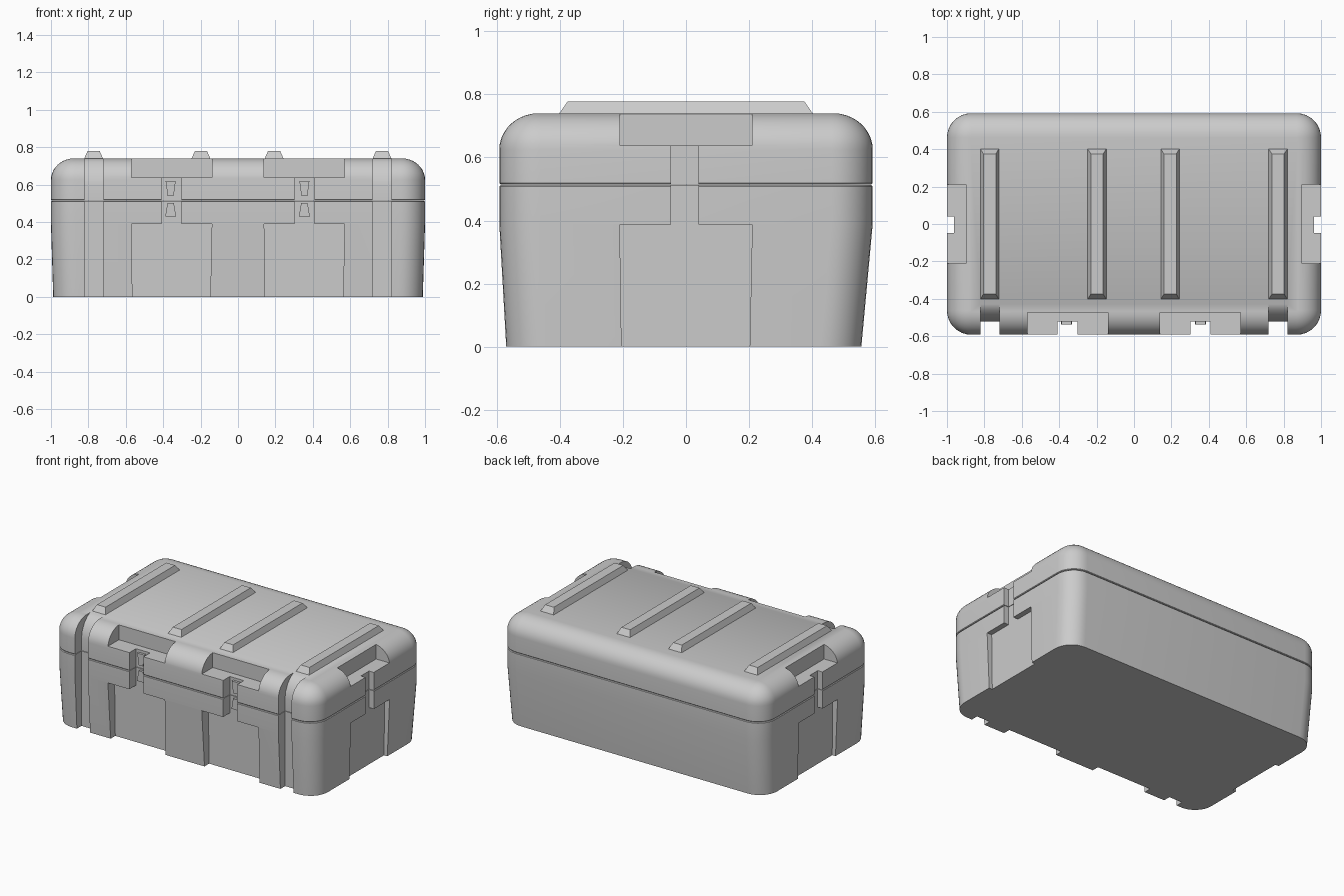
import bpy, bmesh, math

if "Cube" in bpy.data.objects:
    bpy.data.objects.remove(bpy.data.objects["Cube"])


def finish(name, bm, angle=30):
    bmesh.ops.recalc_face_normals(bm, faces=bm.faces)
    me = bpy.data.meshes.new(name)
    bm.to_mesh(me)
    bm.free()
    ob = bpy.data.objects.new(name, me)
    bpy.context.collection.objects.link(ob)
    return ob


def ring(z, x, y0, y1, r, n=8):
    """Rounded rectangle outline at height z."""
    pts = []
    for k, (cx, cy) in enumerate([(x - r, y1 - r), (r - x, y1 - r), (r - x, y0 + r), (x - r, y0 + r)]):
        for i in range(n + 1):
            a = math.pi / 2 * (k + i / n)
            pts.append((cx + r * math.cos(a), cy + r * math.sin(a), z))
    return pts


def loft(name, rings):
    bm = bmesh.new()
    vs = [[bm.verts.new(p) for p in r] for r in rings]
    n = len(vs[0])
    for a, b in zip(vs, vs[1:]):
        for i in range(n):
            j = (i + 1) % n
            bm.faces.new((a[i], a[j], b[j], b[i]))
    bm.faces.new(vs[0])
    bm.faces.new(vs[-1])
    return finish(name, bm)


def prism(name, pts, axis, a, b):
    """Extrude an outline along 'x' (points are y,z) or 'y' (points are x,z)."""
    bm = bmesh.new()
    put = (lambda p, t: (t, p[0], p[1])) if axis == 'x' else (lambda p, t: (p[0], t, p[1]))
    lo = [bm.verts.new(put(p, a)) for p in pts]
    hi = [bm.verts.new(put(p, b)) for p in pts]
    bm.faces.new(lo)
    bm.faces.new(hi)
    for i in range(len(pts)):
        j = (i + 1) % len(pts)
        bm.faces.new((lo[i], lo[j], hi[j], hi[i]))
    return finish(name, bm)


def rect(u0, u1, v0, v1):
    return [(u0, v0), (u1, v0), (u1, v1), (u0, v1)]


def tee(l, r, sl, sr):
    """Narrow slot rising out of a wide, slightly tapered lower recess."""
    return [(l + .007, -.1), (r - .01, -.1), (r, .388), (sr, .388),
            (sr, .7), (sl, .7), (sl, .388), (l, .388)]


X, Y, R = 1.0, .592, .13


def inset(z, d):
    return ring(z, X - d, -Y + d, Y - d, R - d)


# Tapered base and domed lid, split by a thin seam
base = loft("case_base", [ring(0, .988, -.57, .556, R), inset(.39, 0), inset(.508, 0), inset(.512, .004)])
arc = [math.pi / 2 * i / 10 for i in range(11)]
lid = loft("case_lid", [inset(.515, .004), inset(.519, 0)]
           + [inset(.625 + .115 * math.sin(a), .125 * (1 - math.cos(a))) for a in arc])

# Recess cutters: corner grooves, latch bays, side handle bays
cutters = []
groove = [(-.8, -.1), (-.52, -.1), (-.52, .60), (-.513, .645), (-.49, .69),
          (-.46, .722), (-.425, .742), (-.425, .9), (-.8, .9)]
for s in (-1, 1):
    cutters.append(prism("groove_cut", groove, 'x', s * .77 - .05, s * .77 + .05))
    c = s * .355
    cutters.append(prism("bay_top_cut", rect(c - .215, c + .215, .638, .9), 'y', -.8, -.473))
    cutters.append(prism("bay_slot_cut", tee(c - .215, c + .215, c - .053, c + .053), 'y', -.8, -.52))
    cutters.append(prism("side_top_cut", rect(-.21, .21, .638, .9), 'x', s * .898, s * 1.2))
    cutters.append(prism("side_slot_cut", tee(-.21, .21, -.048, .04), 'x', s * .963, s * 1.2))

for ob in (base, lid):
    bpy.context.view_layer.objects.active = ob
    for cut in cutters:
        if ob is base and "top" in cut.name:
            continue
        m = ob.modifiers.new("cut", 'BOOLEAN')
        m.operation = 'DIFFERENCE'
        m.solver = 'EXACT'
        m.object = cut
        bpy.ops.object.modifier_apply(modifier=m.name)
for cut in cutters:
    bpy.data.objects.remove(cut)

for ob in (base, lid):
    bpy.ops.object.select_all(action='DESELECT')
    ob.select_set(True)
    bpy.context.view_layer.objects.active = ob
    bpy.ops.object.shade_smooth_by_angle(angle=math.radians(30))

# Raised ribs on the lid
for i, x in enumerate((-.772, -.198, .193, .77)):
    bm = bmesh.new()
    bmesh.ops.create_cube(bm, size=1)
    for v in bm.verts:
        top = v.co.z > 0
        sx, sy = math.copysign(1, v.co.x), math.copysign(1, v.co.y)
        v.co = (x + sx * (.033 if top else .052), sy * (.375 if top else .405), .778 if top else .735)
    finish(f"lid_rib_{i + 1}", bm)

# Latch plates in the front slots
for side, c in (("left", -.36), ("right", .355)):
    prism(f"latch_upper_{side}", [(c - .016, .54), (c + .016, .54), (c + .027, .62), (c - .027, .62)],
          'y', -.536, -.518)
    prism(f"latch_lower_{side}", [(c - .029, .43), (c + .029, .43), (c + .017, .502), (c - .017, .502)],
          'y', -.536, -.518)
